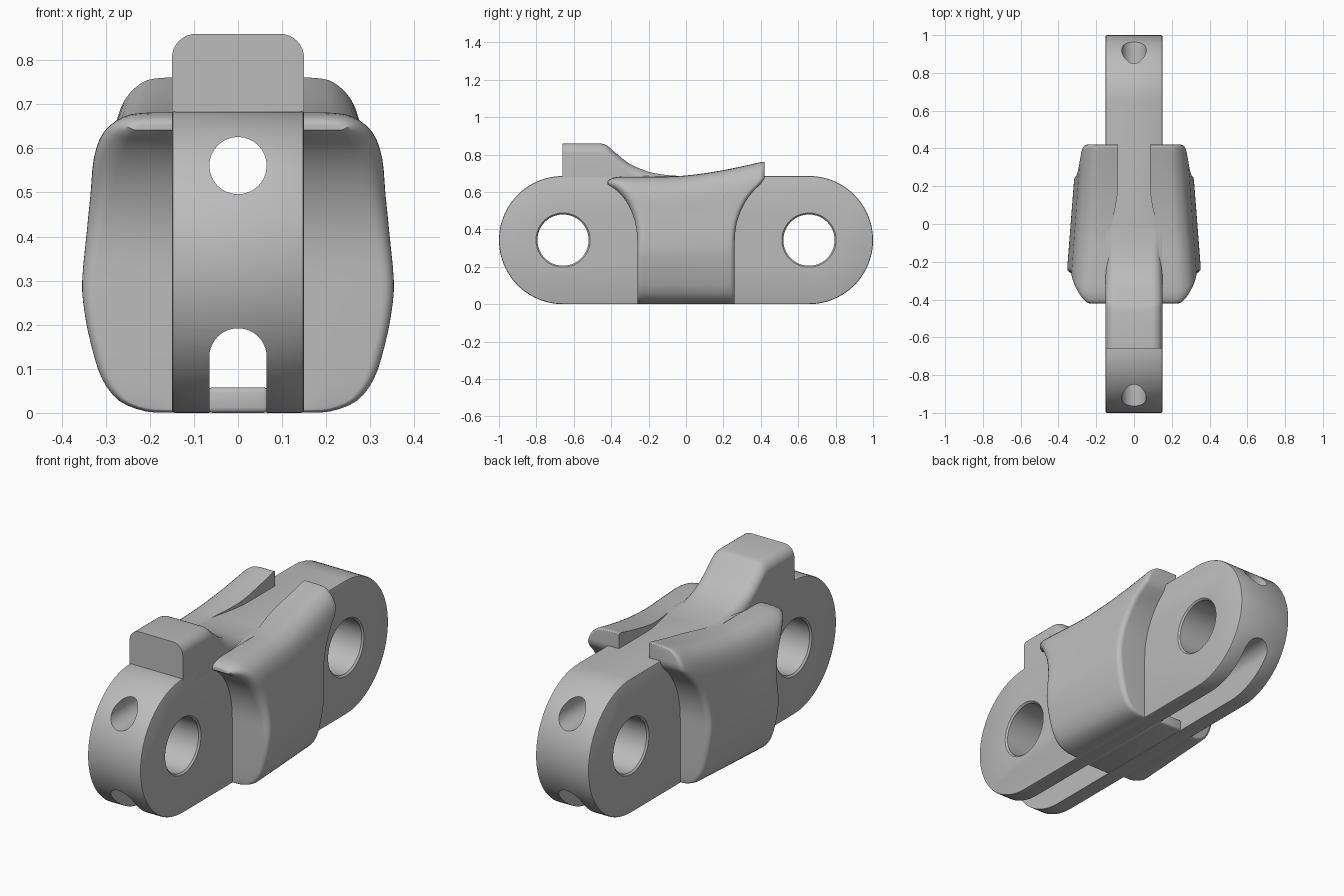
import bpy, bmesh, math
from mathutils import Vector

cube = bpy.data.objects.get("Cube")
if cube:
    bpy.data.objects.remove(cube, do_unlink=True)

grey = bpy.data.materials.new("steel_grey")
grey.use_nodes = True
grey.diffuse_color = (0.5, 0.5, 0.5, 1)
grey.node_tree.nodes["Principled BSDF"].inputs["Base Color"].default_value = (0.5, 0.5, 0.5, 1)

HALF = 0.15      # half width of the bar
RAD = 0.3425     # end radius and centre height
PIN_Y = 0.6575   # pin hole offset
BORE = 0.065     # lengthwise bore radius


def select(ob):
    bpy.ops.object.select_all(action='DESELECT')
    ob.select_set(True)
    bpy.context.view_layer.objects.active = ob


def loft(name, rings, strip_caps=False):
    """Skin a list of equal closed rings and cap both ends."""
    bm = bmesh.new()
    rows = [[bm.verts.new(p) for p in ring] for ring in rings]
    n = len(rows[0])
    for a, b in zip(rows, rows[1:]):
        for i in range(n):
            j = (i + 1) % n
            bm.faces.new((a[i], a[j], b[j], b[i]))
    for row in (rows[0], rows[-1]):
        if strip_caps:
            for i in range(n // 2 - 1):
                bm.faces.new((row[i], row[i + 1], row[n - 2 - i], row[n - 1 - i]))
        else:
            bm.faces.new(row)
    bmesh.ops.recalc_face_normals(bm, faces=bm.faces)
    mesh = bpy.data.meshes.new(name)
    bm.to_mesh(mesh)
    bm.free()
    ob = bpy.data.objects.new(name, mesh)
    bpy.context.collection.objects.link(ob)
    mesh.materials.append(grey)
    return ob


def arc(cx, cz, r, start, end, steps):
    return [(cx + r * math.cos(math.radians(start + (end - start) * i / steps)),
             cz + r * math.sin(math.radians(start + (end - start) * i / steps)))
            for i in range(steps + 1)]


def along_x(profile, x):
    return [(x, y, z) for y, z in profile]


def along_y(profile, y):
    return [(x, y, z) for x, z in profile]


def add_bevel(ob, width, segments):
    mod = ob.modifiers.new("bevel", 'BEVEL')
    mod.width, mod.segments, mod.limit_method = width, segments, 'ANGLE'
    select(ob)
    bpy.ops.object.modifier_apply(modifier=mod.name)


def smooth(ob, angle=35):
    select(ob)
    bpy.ops.object.shade_smooth_by_angle(angle=math.radians(angle))


def cut(ob, cutter):
    mod = ob.modifiers.new("cut", 'BOOLEAN')
    mod.operation, mod.solver, mod.object = 'DIFFERENCE', 'EXACT', cutter
    select(ob)
    bpy.ops.object.modifier_apply(modifier=mod.name)
    bpy.data.objects.remove(cutter, do_unlink=True)


def curve_through(points, steps):
    """Catmull-Rom curve through a few points."""
    pts = [Vector(p) for p in points]
    pts = [2 * pts[0] - pts[1]] + pts + [2 * pts[-1] - pts[-2]]
    out = []
    for a, b, c, d in zip(pts, pts[1:], pts[2:], pts[3:]):
        for i in range(steps):
            t = i / steps
            out.append(0.5 * (2 * b + (c - a) * t + (2 * a - 5 * b + 4 * c - d) * t * t
                              + (3 * b - a - 3 * c + d) * t ** 3))
    return out + [pts[-2]]


# Round-ended link bar
stadium = arc(PIN_Y, RAD, RAD, -90, 90, 48) + arc(-PIN_Y, RAD, RAD, 90, 270, 48)
bar = loft("link_bar", [along_x(stadium, -HALF), along_x(stadium, HALF)])
add_bevel(bar, 0.007, 2)

# Chamfered cross holes for the pins
for side in (-1, 1):
    rings = []
    for x, r in ((-0.17, 0.145), (-HALF, 0.145), (-0.142, 0.137),
                 (0.142, 0.137), (HALF, 0.145), (0.17, 0.145)):
        rings.append(along_x(arc(side * PIN_Y, RAD, r, 0, 352.5, 47), x))
    cut(bar, loft("pin_cutter", rings))

# Upper lengthwise bore and lower arched slot
bore = arc(0, 0.561, BORE, 0, 348.75, 31)
arch = [(-BORE, -0.1), (BORE, -0.1)] + arc(0, 0.127, BORE, 0, 180, 20)
for profile in (bore, arch):
    cut(bar, loft("bore_cutter", [along_y(profile, -1.2), along_y(profile, 1.2)]))
smooth(bar)

# Floor bridging the slot in the middle
floor = [(-0.07, 0), (0.07, 0), (0.07, 0.058), (-0.07, 0.058)]
bridge = loft("slot_floor", [along_y(floor, -0.28), along_y(floor, 0.28)])
add_bevel(bridge, 0.012, 3)
smooth(bridge)

# Raised stop tab with a concave ramp behind it
ramp = [Vector((-0.66, 0.86))] + curve_through(
    [(-0.46, 0.86), (-0.425, 0.85), (-0.38, 0.812), (-0.3, 0.75),
     (-0.2, 0.708), (-0.1, 0.69), (0, 0.684)], 4)
rings = []
for y, top in ramp:
    r = min(0.055, (top - 0.64) * 0.9)
    section = [(-HALF, 0.635), (HALF, 0.635)]
    section += arc(HALF - r, top - r, r, 0, 90, 8) + arc(r - HALF, top - r, r, 90, 180, 8)
    rings.append(along_y(section, y))
smooth(loft("stop_tab", rings))

# Flared side wings: half section as (x, share of the height)
wing_curve = curve_through(
    [(0.15, 0), (0.21, 0.005), (0.27, 0.04), (0.31, 0.115), (0.335, 0.23),
     (0.35, 0.34), (0.355, 0.44), (0.345, 0.6), (0.335, 0.73), (0.325, 0.85),
     (0.3, 0.935), (0.255, 0.985), (0.21, 0.998), (0.15, 1)], 3)


def wing_top(y):
    return 0.682 + 0.083 * (max(0, y + 0.1) / 0.52) ** 1.6


def wing_end(z):
    """Edge of the wing, concentric with the pin hole above its centre."""
    rise = max(0, z - RAD)
    return min(0.42, PIN_Y - math.sqrt(max(0.01, 0.397 ** 2 - rise ** 2)))


def wing_scale(y):
    return 1 - 0.22 * (y + 0.25)


def inner_edge(y):
    t = min(1, max(0, (y + 0.15) / 0.35))
    return 0.14 - 0.055 * t * t * (3 - 2 * t)


def wing_ring(side, u, end, turn):
    """end is -1 or 1 on a rounded end (turn sweeps the fillet), 0 in between."""
    outer, inner = [], []
    for i, (x, share) in enumerate(wing_curve):
        before = wing_curve[max(i - 1, 0)]
        after = wing_curve[min(i + 1, len(wing_curve) - 1)]
        tangent = Vector((after.x - before.x, (after.y - before.y) * 0.685)).normalized()
        front_r, back_r = 0.025 + 0.065 * share ** 3, 0.025
        y = u * 0.25
        for _ in range(6):
            edge = wing_end(share * wing_top(y))
            if end:
                r = front_r if end < 0 else back_r
                y = end * (edge - r * (1 - math.cos(turn)))
            else:
                y = (front_r - edge) + u * (2 * edge - front_r - back_r)
        inset = r * (1 - math.sin(turn)) if end else 0
        px = max(inner_edge(y) + 0.003, x * wing_scale(y) - inset * tangent.y)
        pz = max(0.001, share * wing_top(y) + 0.3 * inset * tangent.x)
        outer.append((side * px, y, pz))
        inner.append((side * inner_edge(y), y, pz))
    return outer + inner[::-1]


turns = [math.pi / 2 * i / 6 for i in range(7)]
for side, label in ((1, "left"), (-1, "right")):
    rings = [wing_ring(side, 0, -1, t) for t in turns]
    rings += [wing_ring(side, i / 16, 0, 0) for i in range(1, 16)]
    rings += [wing_ring(side, 0, 1, t) for t in reversed(turns)]
    smooth(loft(label + "_wing", rings, strip_caps=True), 40)
